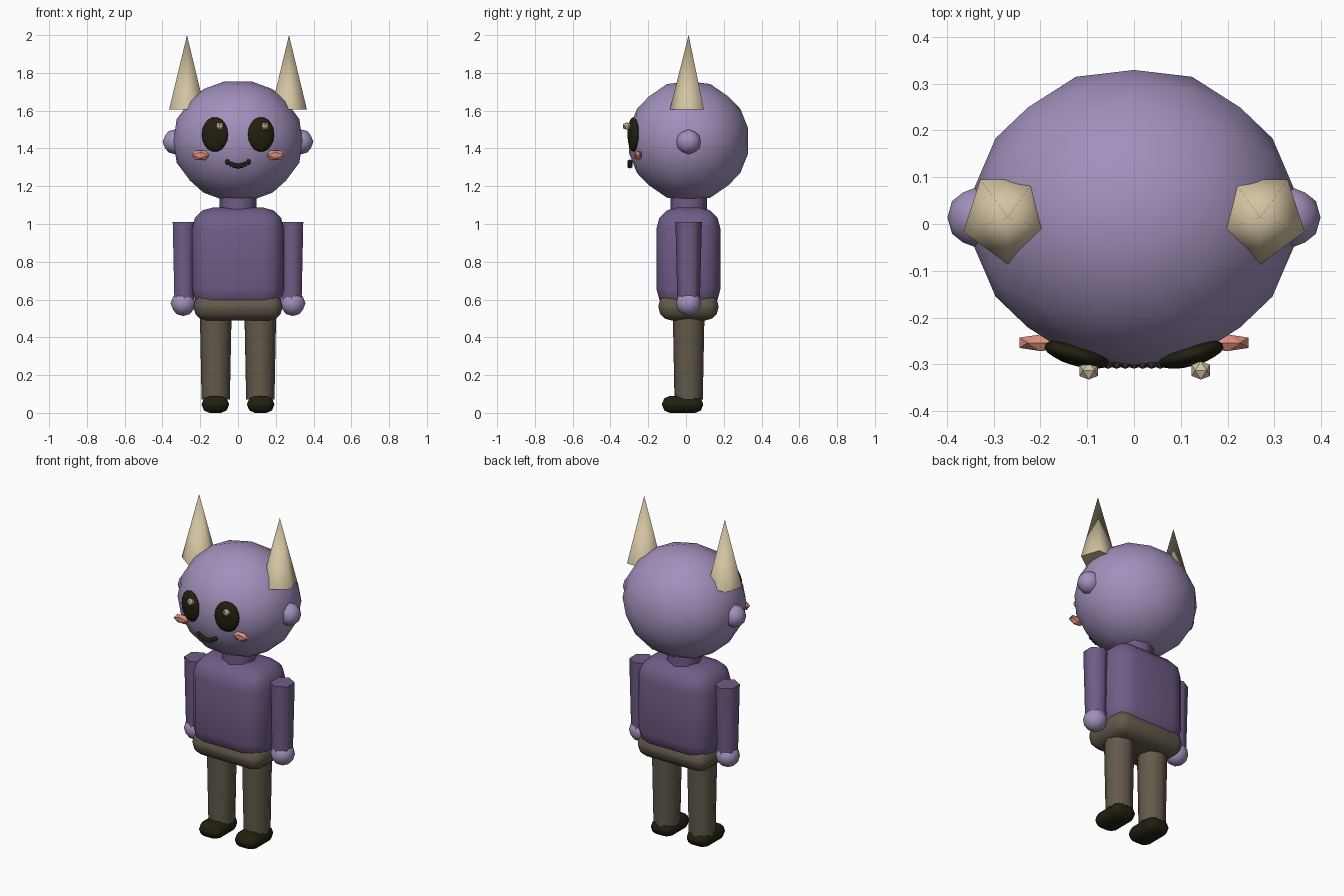
import bpy, bmesh, math
from mathutils import Matrix, Vector

if "Cube" in bpy.data.objects:
    bpy.data.objects.remove(bpy.data.objects["Cube"])

DEPTH = 0.014  # shared centre plane of the body


def material(name, rgb):
    m = bpy.data.materials.new(name)
    m.use_nodes = True
    color = (*rgb, 1)
    m.diffuse_color = color
    bsdf = next(n for n in m.node_tree.nodes if n.type == "BSDF_PRINCIPLED")
    bsdf.inputs["Base Color"].default_value = color
    return m


skin = material("lavender_skin", (0.36, 0.28, 0.5))
shirt = material("purple_shirt", (0.16, 0.108, 0.24))
trousers = material("brown_trousers", (0.122, 0.102, 0.07))
dark = material("near_black", (0.015, 0.014, 0.005))
bone = material("bone", (0.65, 0.55, 0.36))
blush = material("salmon_blush", (0.7, 0.27, 0.21))
lip = material("dark_lip", (0.045, 0.04, 0.028))


def finish(name, bm, mat, place, smooth=80):
    bm.transform(place)
    bmesh.ops.recalc_face_normals(bm, faces=bm.faces)
    mesh = bpy.data.meshes.new(name)
    bm.to_mesh(mesh)
    bm.free()
    mesh.materials.append(mat)
    if smooth:
        mesh.polygons.foreach_set("use_smooth", [True] * len(mesh.polygons))
        mesh.set_sharp_from_angle(angle=math.radians(smooth))
    obj = bpy.data.objects.new(name, mesh)
    bpy.context.collection.objects.link(obj)
    return obj


def ball(name, mat, centre, radii, cuts=1, turn=0, smooth=80):
    """Icosahedron with its edges along the axes, split and pushed to a sphere."""
    bm = bmesh.new()
    t = (1 + math.sqrt(5)) / 2
    for a in (-1, 1):
        for b in (-t, t):
            for co in ((a, 0, b), (0, b, a), (b, a, 0)):
                bm.verts.new(co)
    bmesh.ops.convex_hull(bm, input=bm.verts)
    if cuts:
        bmesh.ops.subdivide_edges(bm, edges=bm.edges[:], cuts=cuts, use_grid_fill=True)
    for v in bm.verts:
        v.co.normalize()
    place = (Matrix.Translation(centre) @ Matrix.Rotation(turn, 4, "Z")
             @ Matrix.Diagonal((*radii, 1)))
    return finish(name, bm, mat, place, smooth)


def post(name, mat, centre, bottom, top, r_bottom, r_top, sides):
    """Upright tapered prism with one corner facing the front."""
    bm = bmesh.new()
    bmesh.ops.create_cone(bm, cap_ends=True, segments=sides, radius1=r_bottom,
                          radius2=r_top, depth=top - bottom)
    # Turn whichever corner comes first to the front
    first = min((v for v in bm.verts if v.co.z < 0), key=lambda v: v.index).co
    turn = -math.pi / 2 - math.atan2(first.y, first.x)
    place = (Matrix.Translation((*centre, (bottom + top) / 2))
             @ Matrix.Rotation(turn, 4, "Z"))
    return finish(name, bm, mat, place)


def soft_box(name, mat, low, high, radius, segments=3):
    low, high = Vector(low), Vector(high)
    bm = bmesh.new()
    bmesh.ops.create_cube(bm, size=1)
    bm.transform(Matrix.Diagonal((*(high - low), 1)))
    bmesh.ops.bevel(bm, geom=bm.edges[:], offset=radius, segments=segments,
                    profile=0.5, affect="EDGES", clamp_overlap=True)
    return finish(name, bm, mat, Matrix.Translation((low + high) / 2))


# Head, neck and trunk
ball("head", skin, (0, DEPTH, 1.44), (0.348, 0.322, 0.322), cuts=2)
post("neck", shirt, (0, DEPTH), 1.04, 1.2, 0.097, 0.097, 8)
soft_box("torso", shirt, (-0.243, -0.156, 0.545), (0.243, 0.182, 1.087), 0.11)
soft_box("hips", trousers, (-0.235, -0.146, 0.49), (0.235, 0.172, 0.635), 0.068)

# Paired parts
for side, s in (("left", 1), ("right", -1)):
    ball(side + "_ear", skin, (s * 0.333, DEPTH, 1.435), (0.066,) * 3)
    post(side + "_horn", bone, (s * 0.27, DEPTH), 1.605, 2.0, 0.1, 0, 5)
    post(side + "_arm", shirt, (s * 0.285, DEPTH), 0.6, 1.01, 0.06, 0.07, 6)
    ball(side + "_hand", skin, (s * 0.29, DEPTH, 0.58), (0.067,) * 3)
    post(side + "_leg", trousers, (s * 0.118, DEPTH), 0.07, 0.53, 0.075, 0.084, 8)
    soft_box(side + "_shoe", dark, (s * 0.12 - 0.072, -0.127, 0),
             (s * 0.12 + 0.072, 0.091, 0.09), 0.042, 2)
    # Face: slanted eye, off-centre glint and blush
    ball(side + "_eye", dark, (s * 0.122, -0.279, 1.474), (0.072, 0.025, 0.092),
         cuts=2, turn=s * 0.27)
    ball(side + "_eye_glint", bone, (s * 0.12 + 0.023, -0.313, 1.518), (0.023,) * 3,
         cuts=0, smooth=0)
    ball(side + "_blush", blush, (s * 0.199, -0.254, 1.364), (0.054, 0.021, 0.03),
         cuts=0, smooth=0)

# Smile made of a row of beads
for i in range(-3, 4):
    u = i / 3
    ball("smile_bead", lip, (u * 0.056, -0.297, 1.307 + 0.022 * u * u),
         (0.015,) * 3, cuts=0, smooth=0)
